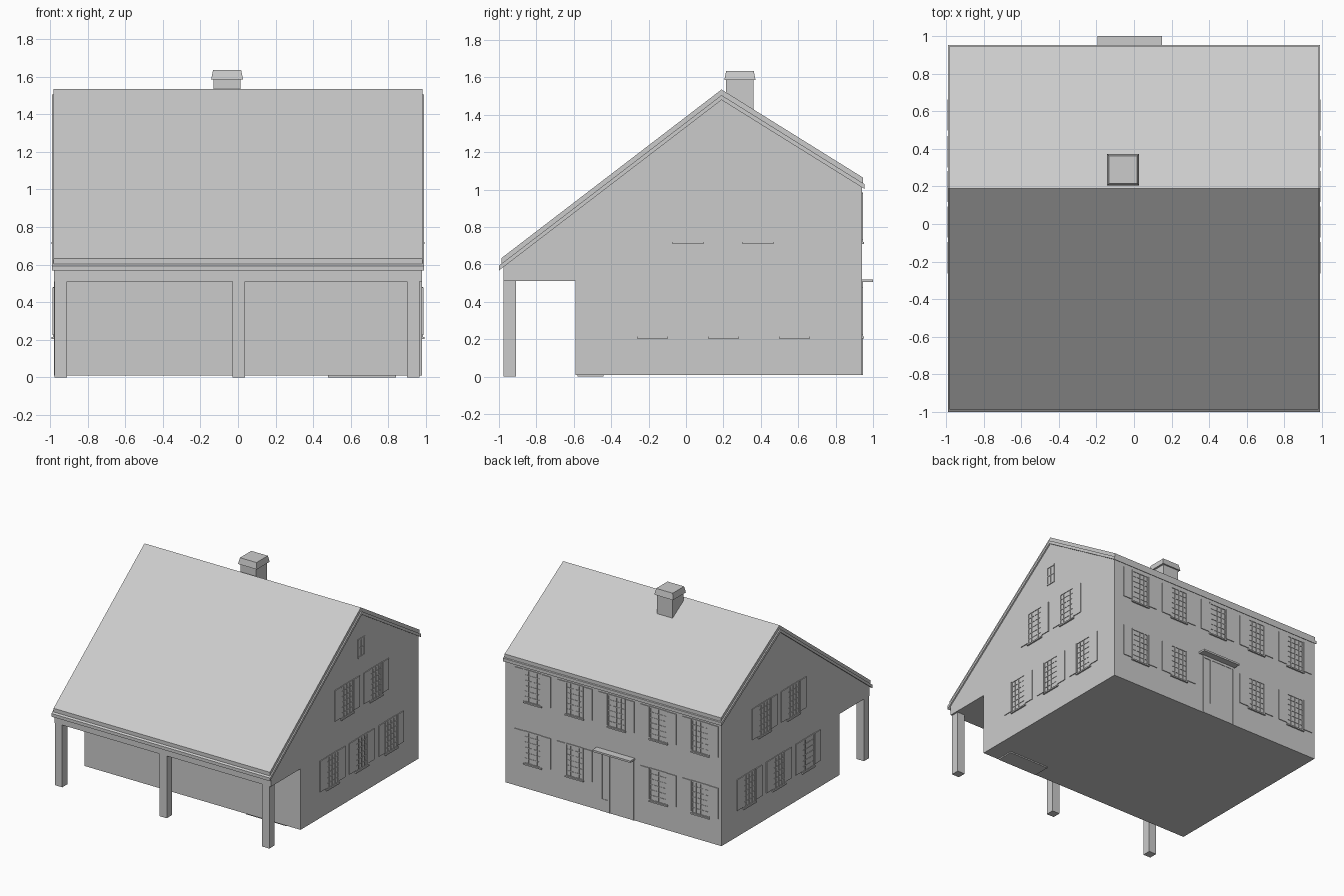
import bpy, bmesh

if "Cube" in bpy.data.objects:
    bpy.data.objects.remove(bpy.data.objects["Cube"])

HX, BACK = 0.98, 0.94          # wall planes
RY = 0.19                      # ridge position


def finish(name, bm):
    bmesh.ops.recalc_face_normals(bm, faces=bm.faces)
    me = bpy.data.meshes.new(name)
    bm.to_mesh(me)
    bm.free()
    ob = bpy.data.objects.new(name, me)
    bpy.context.collection.objects.link(ob)
    return ob


def boxes(name, blocks):
    """Several axis-aligned boxes (x0,x1,y0,y1,z0,z1) in one object."""
    bm = bmesh.new()
    for b in blocks:
        lo = [min(b[i], b[i + 1]) for i in (0, 2, 4)]
        hi = [max(b[i], b[i + 1]) for i in (0, 2, 4)]
        for v in bmesh.ops.create_cube(bm, size=1)["verts"]:
            v.co = [hi[k] if v.co[k] > 0 else lo[k] for k in range(3)]
    return finish(name, bm)


def extrude_x(name, profile, hx):
    """Side profile of (y, z) points extruded from -hx to hx."""
    bm = bmesh.new()
    f = bm.faces.new([bm.verts.new((-hx, y, z)) for y, z in profile])
    new = bmesh.ops.extrude_face_region(bm, geom=[f])["geom"]
    for v in new:
        if isinstance(v, bmesh.types.BMVert):
            v.co.x = hx
    return finish(name, bm)


def on_wall(side, u0, u1, v0, v1, d0, d1):
    """Box placed on a wall: u along the wall, v up, d outwards."""
    if side == "back":
        return (u0, u1, BACK + d0, BACK + d1, v0, v1)
    s = 1 if side == "right" else -1
    return (s * (HX + d0), s * (HX + d1), u0, u1, v0, v1)


def grid(side, u0, u1, v0, v1, cols, rows, frame, bar):
    """Frame and glazing bars."""
    out = []
    for i in range(cols + 1):
        w = frame if i in (0, cols) else bar
        c = u0 + w / 2 + (u1 - u0 - w) * i / cols
        out.append(on_wall(side, c - w / 2, c + w / 2, v0, v1, -0.004, 0.005 if w == frame else 0.004))
    for j in range(rows + 1):
        w = frame if j in (0, rows) else bar
        c = v0 + w / 2 + (v1 - v0 - w) * j / rows
        out.append(on_wall(side, u0, u1, c - w / 2, c + w / 2, -0.004, 0.0052 if w == frame else 0.0035))
    return out


def window(side, u, z):
    parts = grid(side, u - 0.08, u + 0.08, z, z + 0.27, 4, 6, 0.010, 0.005)
    boxes(f"{side}_window", parts)
    boxes(f"{side}_window_sill", [on_wall(side, u - 0.083, u + 0.083, z - 0.006, z + 0.005, -0.004, 0.012)])
    for k, s in enumerate((-1, 1)):
        c = u + s * 0.122
        boxes(f"{side}_shutter", [on_wall(side, c - 0.04, c + 0.04, z + 0.015, z + 0.268, -0.004, 0.006)])


# House body with gables, overhanging the porch
extrude_x("house_body", [(-0.59, 0.01), (BACK, 0.01), (BACK, 1.013), (RY, 1.48),
                         (-0.975, 0.588), (-0.975, 0.51), (-0.59, 0.51)], HX)


# Roof: thin moulding layer under the main covering
def roof_layer(name, top, thick, front, back, hx):
    zf = top - 0.766 * (RY - front)
    zb = top - 0.6225 * (back - RY)
    extrude_x(name, [(front, zf), (RY, top), (back, zb),
                     (back, zb - thick), (RY, top - thick), (front, zf - thick)], hx)


roof_layer("roof_covering", 1.535, 0.031, -0.987, 0.947, 0.981)
roof_layer("roof_moulding", 1.505, 0.026, -1.0, 0.954, 0.991)

# Porch posts and low threshold plate
boxes("porch_posts", [(x, x + 0.067, -0.975, -0.908, 0, 0.52) for x in (-0.978, -0.03, 0.90)])
boxes("floor_plate", [(0.48, 0.84, -0.58, -0.44, 0.0, 0.015)])

# Chimney with tapered cap
boxes("chimney", [(-0.13, 0.012, 0.215, 0.36, 1.3, 1.59)])
cap = boxes("chimney_cap", [(-0.143, 0.027, 0.205, 0.372, 1.585, 1.635)])
for v in cap.data.vertices:
    if v.co.z > 1.6:
        v.co.x = -0.058 + (v.co.x + 0.058) * 0.88
        v.co.y = 0.288 + (v.co.y - 0.288) * 0.88

# Shuttered windows on both gable ends and the back
for side in ("right", "left"):
    for u in (-0.18, 0.20, 0.58):
        window(side, u, 0.21)
    for u in (0.01, 0.385):
        window(side, u, 0.715)
for i in range(5):
    u = -0.79 + 0.38 * i
    window("back", u, 0.715)
    if i != 2:
        window("back", u, 0.21)

# Small attic window on the right gable only
boxes("attic_window", grid("right", 0.15, 0.24, 1.13, 1.285, 2, 2, 0.01, 0.007))

# Back door with side light and hood
boxes("back_door", [on_wall("back", -0.18, 0.03, 0.01, 0.50, -0.004, 0.003)])
boxes("door_frame", [on_wall("back", a, b, 0.01, 0.50, -0.004, 0.006)
                     for a, b in ((-0.185, -0.175), (0.03, 0.042), (0.10, 0.112))]
      + [on_wall("back", 0.03, 0.11, 0.01, 0.11, -0.004, 0.004),
         on_wall("back", -0.185, 0.112, 0.485, 0.505, -0.004, 0.006)])
boxes("door_hood", [on_wall("back", -0.195, 0.15, 0.505, 0.52, -0.004, 0.06)])
